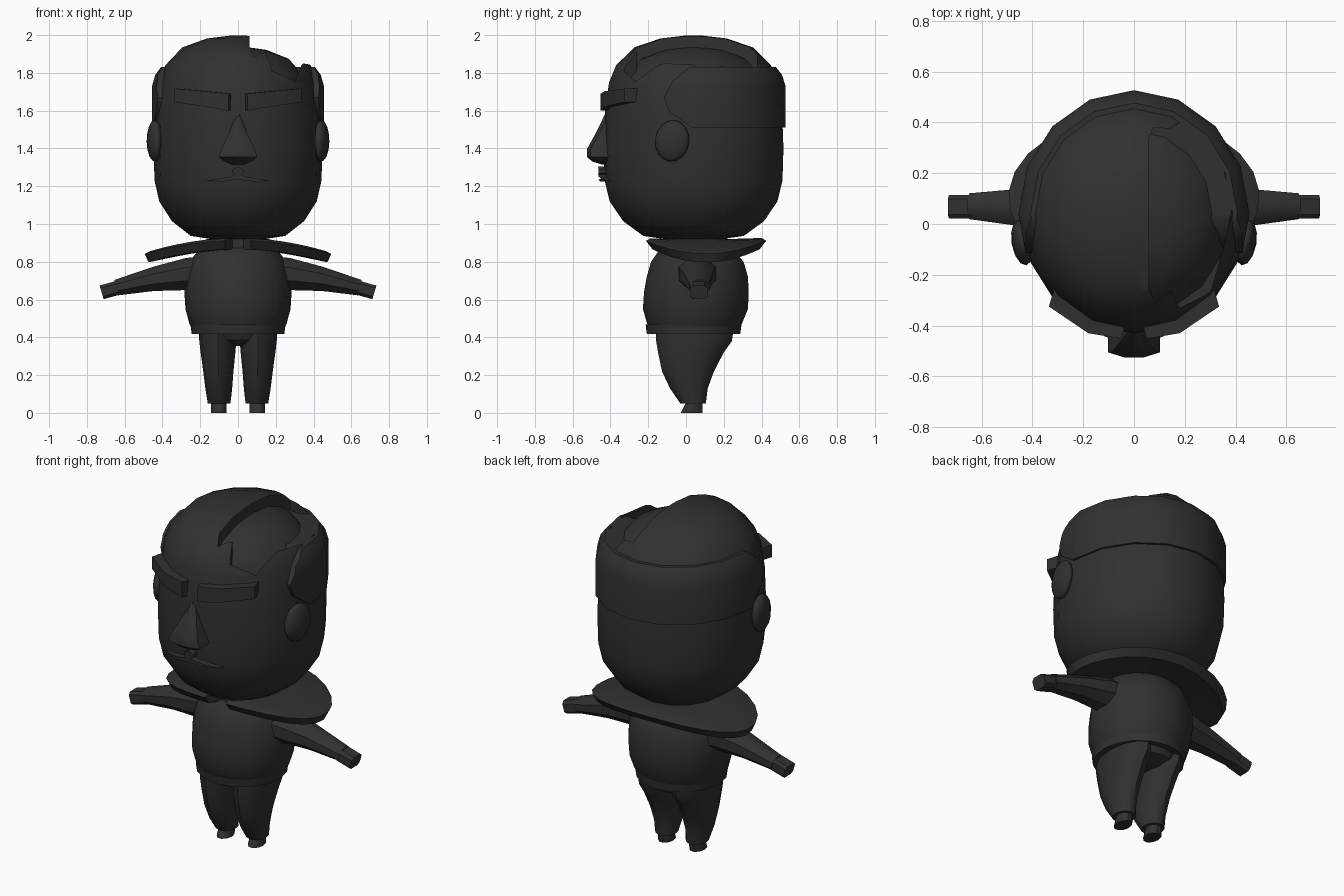
import bpy, bmesh, math

if "Cube" in bpy.data.objects:
    bpy.data.objects.remove(bpy.data.objects["Cube"])

dark = bpy.data.materials.new("charcoal")
dark.diffuse_color = (0.03, 0.03, 0.03, 1)
dark.use_nodes = True
dark.node_tree.nodes["Principled BSDF"].inputs["Base Color"].default_value = dark.diffuse_color


def finish(ob, angle=40):
    """Assign the colour and smooth soft edges."""
    ob.data.materials.clear()
    ob.data.materials.append(dark)
    bpy.ops.object.select_all(action='DESELECT')
    ob.select_set(True)
    bpy.context.view_layer.objects.active = ob
    bpy.ops.object.shade_smooth_by_angle(angle=math.radians(angle))


def loft(name, rings, angle=40, mirror=False):
    """Skin closed rings of equal length and cap both ends."""
    bm = bmesh.new()
    for s in ((1, -1) if mirror else (1,)):
        rows = [[bm.verts.new((s * x, y, z)) for x, y, z in r] for r in rings]
        n = len(rows[0])
        for a, b in zip(rows, rows[1:]):
            for i in range(n):
                j = (i + 1) % n
                bm.faces.new((a[i], a[j], b[j], b[i]))
        bm.faces.new(rows[0])
        bm.faces.new(rows[-1])
    bmesh.ops.recalc_face_normals(bm, faces=bm.faces)
    me = bpy.data.meshes.new(name)
    bm.to_mesh(me)
    bm.free()
    ob = bpy.data.objects.new(name, me)
    bpy.context.collection.objects.link(ob)
    finish(ob, angle)
    return ob


def oval(cx, cy, z, rx, ry, n=16):
    return [(cx + rx * math.cos(2 * math.pi * i / n),
             cy + ry * math.sin(2 * math.pi * i / n), z) for i in range(n)]


def boolean(ob, other, op):
    """Apply a boolean and keep only the result."""
    m = ob.modifiers.new("cut", 'BOOLEAN')
    m.operation, m.object, m.solver = op, other, 'EXACT'
    dg = bpy.context.evaluated_depsgraph_get()
    dg.update()
    me = bpy.data.meshes.new_from_object(ob.evaluated_get(dg))
    ob.modifiers.clear()
    ob.data = me


# Head: squarish dome; the skull is a smaller copy used as the patch floor
head_profile = [(0.92, 0.14), (0.937, 0.25), (1.015, 0.35), (1.12, 0.417),
                (1.23, 0.442), (1.4, 0.447), (1.6, 0.44), (1.75, 0.42),
                (1.84, 0.385), (1.935, 0.295), (1.982, 0.165), (1.999, 0.03)]
head = loft("head", [oval(0, 0.04, z, r, r * 1.065) for z, r in head_profile])
skull = loft("skull_helper", [oval(0, 0.04, z - (0.06 if z > 1.2 else -0.05), r * 0.91, r * 0.97)
                              for z, r in head_profile])

# Sunken patch on one side of the crown
patch = [(0.06, 0.34), (0.06, -0.26), (0.085, -0.31), (0.145, -0.26), (0.18, -0.33),
         (0.30, -0.27), (0.35, -0.1), (0.39, 0.08), (0.35, 0.22), (0.29, 0.34),
         (0.18, 0.40), (0.14, 0.375), (0.075, 0.38)]
cutter = loft("patch_helper", [[(x, y, z) for x, y in patch] for z in (1.7, 2.2)])
boolean(cutter, skull, 'DIFFERENCE')
boolean(head, cutter, 'DIFFERENCE')
finish(head)

# Hair band wrapped round the back and sides
band = loft("hair_band", [oval(0, 0.04, z, r, r * 1.07) for z, r in
                          [(1.4, 0.455), (1.73, 0.455), (1.79, 0.438), (1.86, 0.385)]])
outline = [(-0.115, 1.67), (-0.07, 1.76), (0.02, 1.83), (0.8, 1.83),
           (0.8, 1.512), (0.03, 1.512), (-0.095, 1.6)]
side_cut = loft("band_helper", [[(x, y, z) for y, z in outline] for x in (-1, 1)])
boolean(band, side_cut, 'INTERSECT')
boolean(band, skull, 'DIFFERENCE')
finish(band)
for helper in (skull, cutter, side_cut):
    bpy.data.objects.remove(helper)

# Ears
for s, side in ((1, "left"), (-1, "right")):
    bpy.ops.mesh.primitive_uv_sphere_add(segments=12, ring_count=8, radius=1,
                                         location=(s * 0.44, -0.073, 1.44))
    ear = bpy.context.object
    ear.name = side + "_ear"
    ear.scale = (0.042, 0.092, 0.11)
    ear.rotation_euler = (math.radians(-8), 0, s * math.radians(-10))
    finish(ear, 50)

# Eyebrows: bars following the forehead
brow = [(0.05, -0.452, 1.6, 1.69), (0.18, -0.43, 1.622, 1.703), (0.335, -0.325, 1.645, 1.717)]
loft("eyebrows", [[(x, y, lo), (x, y, hi), (x - 0.02, y + 0.07, hi), (x - 0.02, y + 0.07, lo)]
                  for x, y, lo, hi in brow], 25, True)

# Nose: wedge widening downwards
loft("nose", [[(-w, -0.40, z), (-w, f + 0.025, z), (-w * 0.4, f + 0.005, z), (w * 0.4, f + 0.005, z),
               (w, f + 0.025, z), (w, -0.40, z)]
              for z, w, f in [(1.59, 0.008, -0.43), (1.49, 0.045, -0.478), (1.395, 0.088, -0.53),
                              (1.355, 0.102, -0.53), (1.33, 0.07, -0.5), (1.315, 0.03, -0.45)]], 35)

# Moustache with a small knob; tips bend back with the face
half = [(0, 1.305), (0.03, 1.288), (0.03, 1.27), (0.015, 1.262), (0.04, 1.25),
        (0.1, 1.24), (0.178, 1.228), (0.08, 1.225), (0, 1.235)]
shape = half + [(-x, z) for x, z in half[-2:0:-1]]
loft("moustache", [[(x, y + 1.6 * x * x, z) for x, z in shape] for y in (-0.465, -0.38)], 30)

# Neck and torso
loft("neck", [oval(0, 0.05, z, 0.15, 0.17) for z in (0.84, 0.94)])
loft("torso", [oval(0, cy, z, rx, ry) for z, cy, rx, ry in
               [(0.44, 0.045, 0.24, 0.235), (0.47, 0.045, 0.257, 0.25), (0.55, 0.05, 0.278, 0.278),
                (0.64, 0.055, 0.284, 0.277), (0.72, 0.06, 0.28, 0.268), (0.80, 0.06, 0.255, 0.245),
                (0.85, 0.055, 0.22, 0.205), (0.885, 0.055, 0.16, 0.16)]])
loft("hem", [oval(0, 0.04, z, r, r + 0.002) for z, r in
             [(0.42, 0.21), (0.418, 0.245), (0.468, 0.252), (0.47, 0.22)]])
loft("hips", [oval(0, 0.045, z, rx, ry) for z, rx, ry in
              [(0.355, 0.06, 0.12), (0.385, 0.18, 0.19), (0.43, 0.21, 0.21)]])

# Wide collar: open at the front, drooping over the shoulders
collar = []
for i in range(25):
    a = math.radians(-82 + 344 * i / 24)
    c, s = math.cos(a), math.sin(a)
    top = 0.922 - 0.07 * c * c
    collar.append([(0.16 * c, 0.06 + 0.16 * s, 0.92), (0.465 * c, 0.105 + 0.295 * s, top + 0.004),
                   (0.495 * c, 0.105 + 0.32 * s, top - 0.01),
                   (0.475 * c, 0.105 + 0.285 * s, top - 0.055),
                   (0.16 * c, 0.06 + 0.16 * s, 0.865)])
loft("collar", collar, 35)

# Legs and feet
loft("legs", [oval(cx, (f + b) / 2, z, rx, (b - f) / 2, 12) for z, cx, rx, f, b in
              [(0.05, 0.1, 0.06, -0.03, 0.105), (0.13, 0.102, 0.071, -0.085, 0.115),
               (0.22, 0.104, 0.08, -0.127, 0.148), (0.32, 0.106, 0.092, -0.148, 0.2),
               (0.38, 0.107, 0.098, -0.158, 0.243), (0.43, 0.107, 0.1, -0.16, 0.25)]], 40, True)
loft("feet", [oval(0.102, cy, z, 0.042, ry, 10) for z, cy, ry in
              [(0, 0.03, 0.06), (0.06, 0.045, 0.045)]], 40, True)

# Arms taper outwards and down
arm = [(0.2, 0.06, 0.735, 0.11, 0.1), (0.275, 0.06, 0.735, 0.105, 0.092),
       (0.445, 0.065, 0.71, 0.08, 0.07), (0.645, 0.07, 0.663, 0.055, 0.044)]
loft("arms", [[(x + 0.25 * (h * math.sin(t)) * (x > 0.6), cy + w * math.cos(t), cz + h * math.sin(t))
               for t in [2 * math.pi * (k + 0.5) / 8 for k in range(8)]]
              for x, cy, cz, w, h in arm], 40, True)

# Hands: small tilted blocks
loft("hands", [[(x + 0.3 * dz, 0.068 + dy, z + dz) for dy, dz in
                ((-0.047, -0.022), (-0.047, 0.022), (-0.03, 0.036), (0.03, 0.036),
                 (0.047, 0.022), (0.047, -0.022), (0.03, -0.036), (-0.03, -0.036))]
               for x, z in ((0.63, 0.664), (0.722, 0.638))], 25, True)
